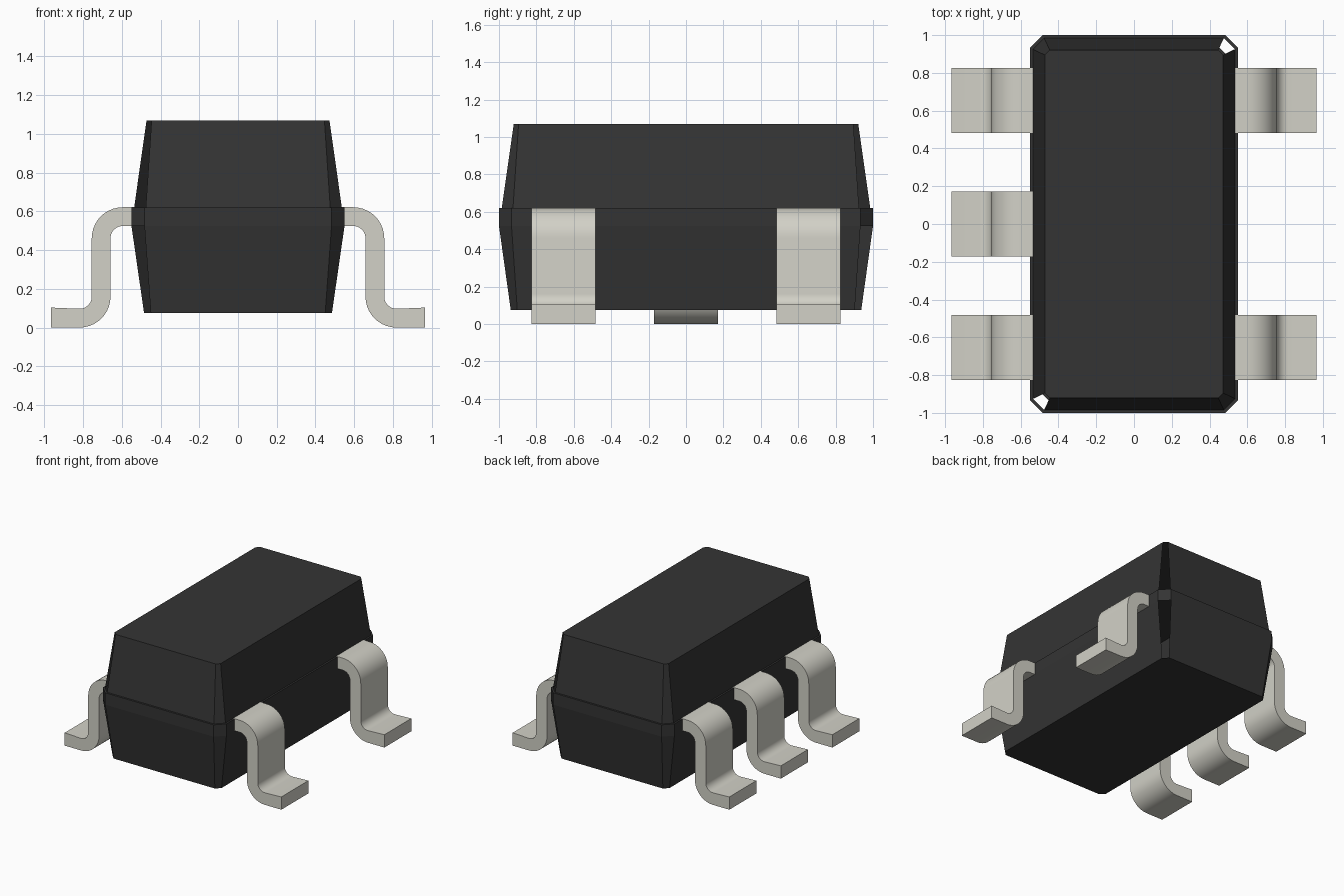
import bpy, bmesh, math

cube = bpy.data.objects.get("Cube")
if cube:
    bpy.data.objects.remove(cube, do_unlink=True)


def material(name, rgb):
    m = bpy.data.materials.new(name)
    m.use_nodes = True
    m.diffuse_color = (*rgb, 1)
    m.node_tree.nodes["Principled BSDF"].inputs["Base Color"].default_value = (*rgb, 1)
    return m


black = material("black plastic", (0.034, 0.034, 0.034))
metal = material("tinned metal", (0.645, 0.637, 0.571))


def make_object(name, bm, mat):
    me = bpy.data.meshes.new(name)
    bm.to_mesh(me)
    bm.free()
    me.materials.append(mat)
    ob = bpy.data.objects.new(name, me)
    bpy.context.collection.objects.link(ob)
    return ob


def chamfered_ring(bm, hx, hy, c, z):
    """Eight-sided rectangle, counter-clockwise, starting on the +x side."""
    pts = [(hx, -hy + c), (hx, hy - c), (hx - c, hy), (-hx + c, hy),
           (-hx, hy - c), (-hx, -hy + c), (-hx + c, -hy), (hx - c, -hy)]
    return [bm.verts.new((x, y, z)) for x, y in pts]


# Moulded body: tapered halves around a straight band with a small ledge on top
bm = bmesh.new()
sections = [(0.485, 0.937, 0.035, 0.075), (0.55, 1.0, 0.067, 0.525),
            (0.55, 1.0, 0.067, 0.62), (0.536, 0.985, 0.06, 0.62),
            (0.472, 0.921, 0.026, 1.07)]
rings = [chamfered_ring(bm, *s) for s in sections]
bm.faces.new(rings[0][::-1])
bm.faces.new(rings[-1])
open_corners = (1, 5)       # two opposite corners have no facet on the tapers
for level, (a, b) in enumerate(zip(rings, rings[1:])):
    for i in range(8):
        if level in (0, 3) and i in open_corners:
            continue
        j = (i + 1) % 8
        bm.faces.new((a[i], a[j], b[j], b[i]))
make_object("body", bm, black)


def arc(cx, cz, r, start, end, steps=10):
    return [(cx + r * math.cos(math.radians(start + (end - start) * k / steps)),
             cz + r * math.sin(math.radians(start + (end - start) * k / steps)))
            for k in range(steps + 1)]


# Gull-wing lead outline in x, z: over the shoulder, down to the foot and back
R, r = 0.16, 0.063
upper, lower = (0.595, 0.461), (0.818, 0.16)
outline = ([(0.535, 0.621)] + arc(*upper, R, 90, 0)
           + arc(*lower, r, 180, 270) + [(0.965, 0.097 + 0.006), (0.965, 0.0)]
           + arc(*lower, R, 270, 180) + arc(*upper, r, 0, 90) + [(0.535, 0.524)])


def lead(name, side, y, half=0.172):
    bm = bmesh.new()
    face = bm.faces.new([bm.verts.new((side * x, y - half, z)) for x, z in outline])
    ext = bmesh.ops.extrude_face_region(bm, geom=[face], use_keep_orig=True)
    moved = [v for v in ext["geom"] if isinstance(v, bmesh.types.BMVert)]
    bmesh.ops.translate(bm, verts=moved, vec=(0, 2 * half, 0))
    bmesh.ops.recalc_face_normals(bm, faces=bm.faces)
    ob = make_object(name, bm, metal)
    bpy.ops.object.select_all(action='DESELECT')
    ob.select_set(True)
    bpy.context.view_layer.objects.active = ob
    bpy.ops.object.shade_smooth_by_angle(angle=math.radians(30))


# Two leads on the left, three on the right
for label, y in (("front", -0.655), ("middle", 0.0), ("back", 0.655)):
    lead("right_" + label + "_lead", -1, y)
    if y:
        lead("left_" + label + "_lead", 1, y)
